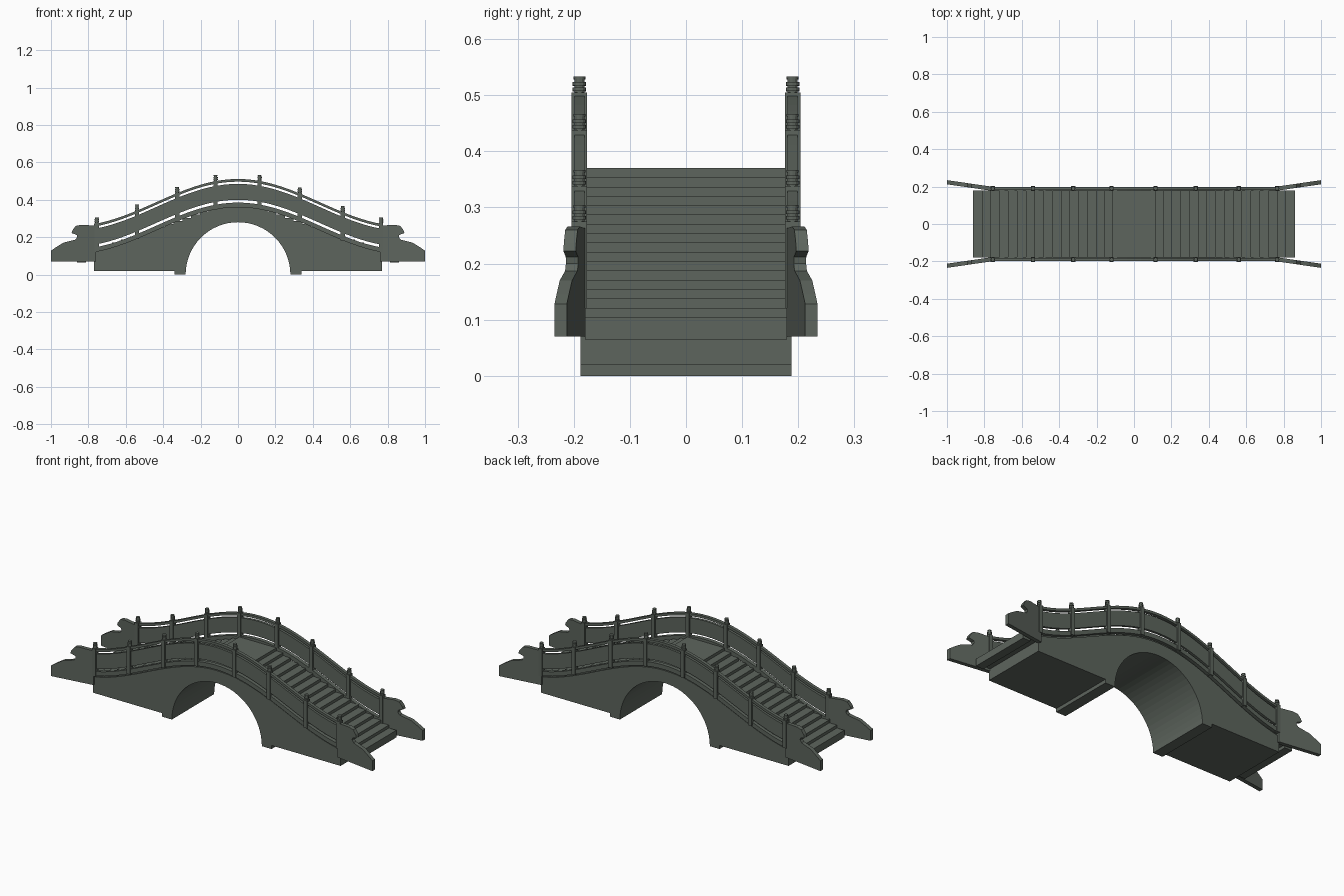
import bpy, bmesh, math
from mathutils import Matrix

if "Cube" in bpy.data.objects:
    bpy.data.objects.remove(bpy.data.objects["Cube"])

stone = bpy.data.materials.new("dark grey green stone")
stone.diffuse_color = (0.11, 0.13, 0.11, 1)
stone.use_nodes = True
stone.node_tree.nodes["Principled BSDF"].inputs["Base Color"].default_value = stone.diffuse_color


def finish(name, bm):
    bmesh.ops.recalc_face_normals(bm, faces=bm.faces)
    me = bpy.data.meshes.new(name)
    bm.to_mesh(me)
    bm.free()
    me.materials.append(stone)
    ob = bpy.data.objects.new(name, me)
    bpy.context.collection.objects.link(ob)
    return ob


def prism(name, outline, y0, y1, skew=None):
    """Extrude an x-z outline from y0 to y1; skew(x) shifts y."""
    bm = bmesh.new()
    f = skew or (lambda x: 0)
    a = [bm.verts.new((x, y0 + f(x), z)) for x, z in outline]
    b = [bm.verts.new((x, y1 + f(x), z)) for x, z in outline]
    bm.faces.new(a)
    bm.faces.new(b[::-1])
    n = len(a)
    for i in range(n):
        j = (i + 1) % n
        bm.faces.new((a[i], b[i], b[j], a[j]))
    return finish(name, bm)


def box(name, x0, x1, y0, y1, z0, z1):
    return prism(name, [(x0, z0), (x1, z0), (x1, z1), (x0, z1)], y0, y1)


def drop(x):
    """How far the bridge curve falls below its crown."""
    return 0.25 * (1 - math.cos(math.pi * x / 0.88)) / 2


END = 0.77
xs = [-END + 2 * END * i / 40 for i in range(41)]


def band(name, z0, z1, y, t):
    """Strip following the bridge curve."""
    pts = [(x, z0 - drop(x)) for x in xs] + [(x, z1 - drop(x)) for x in reversed(xs)]
    return prism(name, pts, y - t, y + t)


# body with round arch opening
R = 0.28
arch = [(-R * math.cos(math.pi * i / 32), R * math.sin(math.pi * i / 32)) for i in range(33)]
body = [(-END, 0.02), (-0.34, 0.02), (-0.34, 0)] + arch
body += [(0.34, 0), (0.34, 0.02), (END, 0.02)]
body += [(x, 0.35 - drop(x)) for x in reversed(xs)]
prism("arched_body", body, -0.188, 0.188)

# flat crown and stair treads
box("crown_deck", -0.115, 0.115, -0.18, 0.18, 0.33, 0.37)
N = 16
w = 0.75 / N
for s in (-1, 1):
    for i in range(1, N + 1):
        x0, x1 = sorted((s * (0.11 + w * (i - 1)), s * (0.11 + w * i)))
        top = 0.37 - 0.0166 * i
        box("stair_tread", x0, x1, -0.18, 0.18, top - 0.04, top)

post_x = (-0.755, -0.54, -0.325, -0.12, 0.115, 0.33, 0.56, 0.765)
wing = [(0.76, 0.07), (1.0, 0.07), (1.0, 0.128), (0.975, 0.145), (0.935, 0.17),
        (0.87, 0.187), (0.86, 0.2), (0.862, 0.212), (0.89, 0.222), (0.885, 0.237),
        (0.868, 0.26), (0.84, 0.266), (0.76, 0.262)]

for side in (-1, 1):
    y = 0.19 * side
    # edge moulding, solid panel and handrail
    band("edge_moulding", 0.36, 0.385, 0.187 * side, 0.011)
    band("railing_panel", 0.40, 0.485, y, 0.007)
    band("handrail", 0.497, 0.511, y, 0.009)
    # posts with ringed round caps
    for x in post_x:
        d = drop(x)
        box("railing_post", x - 0.011, x + 0.011, y - 0.014, y + 0.014, 0.36 - d, 0.515 - d)
        bm = bmesh.new()
        for r, h, z in ((0.009, 0.034, 0.527), (0.012, 0.006, 0.521),
                        (0.012, 0.006, 0.531), (0.0105, 0.005, 0.5415)):
            bmesh.ops.create_cone(bm, cap_ends=True, segments=12, radius1=r, radius2=r,
                                  depth=h, matrix=Matrix.Translation((x, y, z - d)))
        finish("post_cap", bm)
    # splayed scroll wings at both ends
    for s in (-1, 1):
        prism("scroll_wing", [(s * x, z) for x, z in wing], y - 0.011, y + 0.011,
              lambda x, k=side: k * (abs(x) - 0.77) * 0.145)
